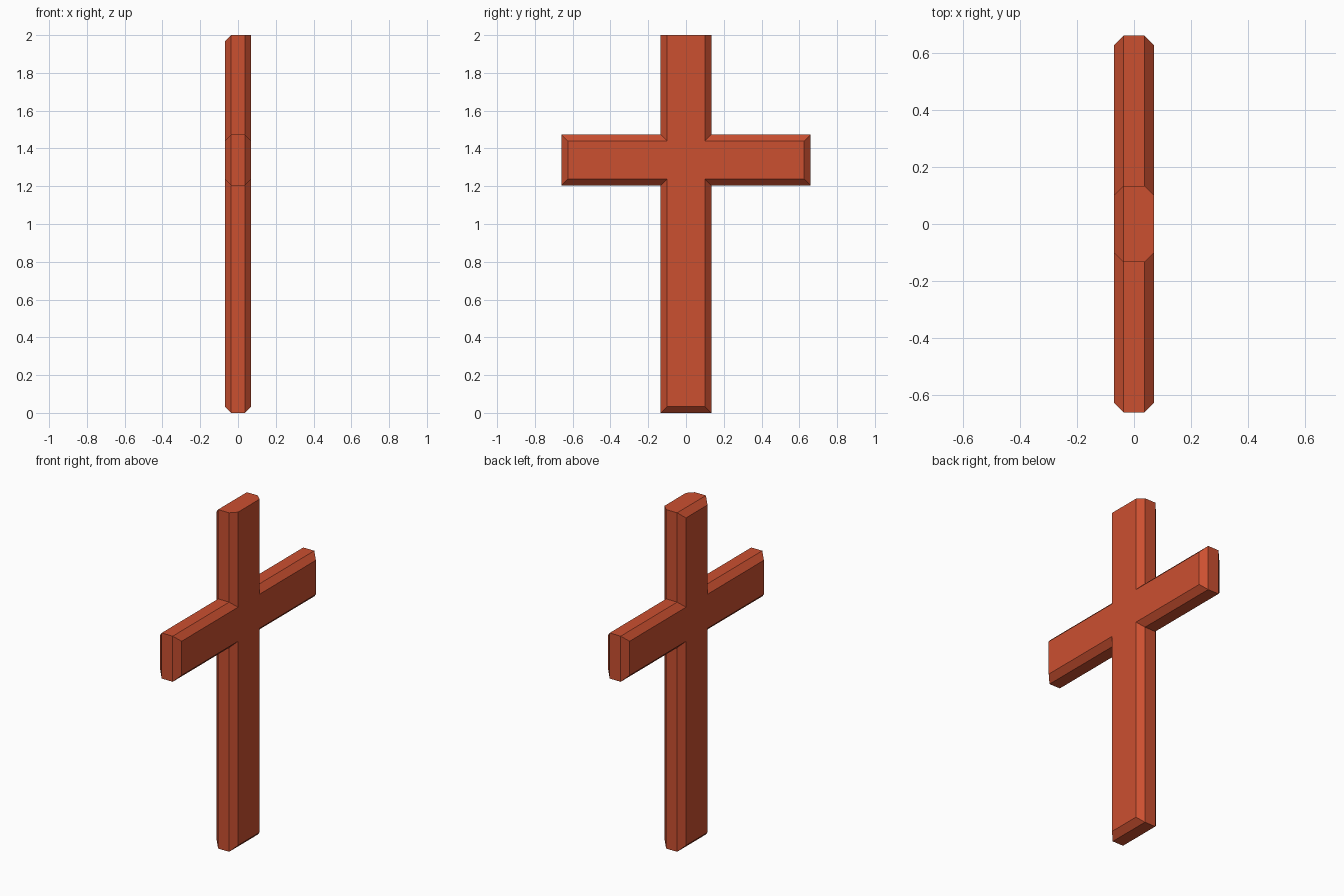
import bpy, bmesh

if "Cube" in bpy.data.objects:
    bpy.data.objects.remove(bpy.data.objects["Cube"])

W, ARM, LOW, HIGH, TOP = 0.134, 0.66, 1.204, 1.473, 2.0
BEVEL, HALF, RIM = 0.034, 0.07, 0.036

# Half outline: y, z and the inward z direction of the chamfer
half = [(W, 0, 1), (W, LOW, 1), (ARM, LOW, 1),
        (ARM, HIGH, -1), (W, HIGH, -1), (W, TOP, -1)]
outline = [(y, z, -1, d) for y, z, d in half]
outline += [(-y, z, 1, d) for y, z, d in reversed(half)]

bm = bmesh.new()


def ring(x, inset, flat_top=False):
    verts = []
    for y, z, sy, sz in outline:
        dz = 0 if flat_top and z == TOP else sz * inset
        verts.append(bm.verts.new((x, y + sy * inset, z + dz)))
    return verts


# Chamfered cross; the top edge of the +x face stays square
rings = [ring(-HALF, BEVEL), ring(-RIM, 0), ring(RIM, 0),
         ring(HALF, BEVEL, flat_top=True)]
n = len(outline)
for a, b in zip(rings, rings[1:]):
    for i in range(n):
        j = (i + 1) % n
        bm.faces.new((a[i], a[j], b[j], b[i]))
bm.faces.new(rings[0][::-1])
bm.faces.new(rings[-1])
bmesh.ops.recalc_face_normals(bm, faces=bm.faces)

mesh = bpy.data.meshes.new("cross")
bm.to_mesh(mesh)
bm.free()
cross = bpy.data.objects.new("cross", mesh)
bpy.context.collection.objects.link(cross)

# Red-orange colour
mat = bpy.data.materials.new("red_orange")
mat.diffuse_color = (0.6, 0.08, 0.03, 1)
mat.use_nodes = True
mat.node_tree.nodes["Principled BSDF"].inputs["Base Color"].default_value = mat.diffuse_color
mesh.materials.append(mat)
